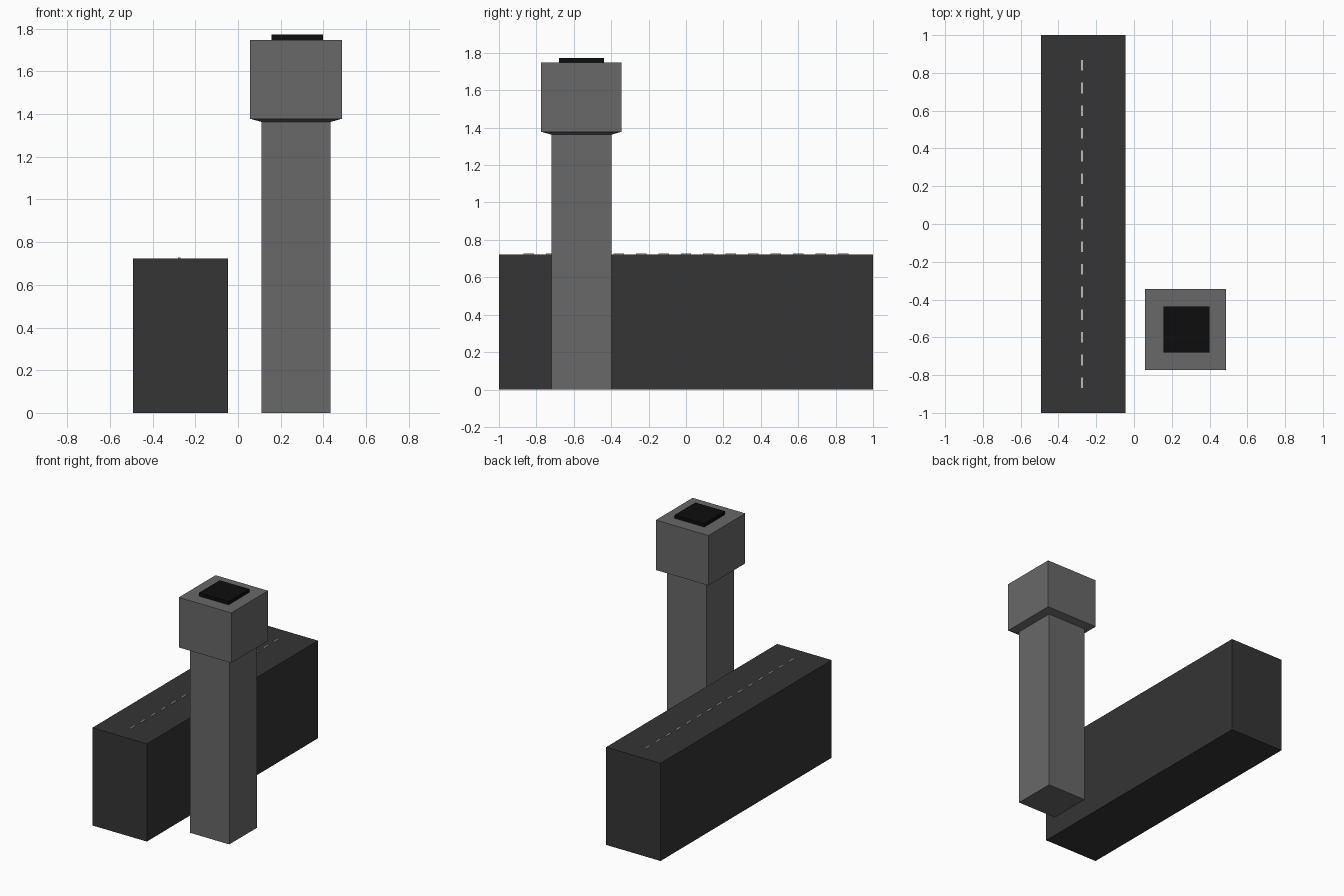
import bpy, bmesh

if "Cube" in bpy.data.objects:
    bpy.data.objects.remove(bpy.data.objects["Cube"])


def material(name, v):
    m = bpy.data.materials.new(name)
    m.diffuse_color = (v, v, v, 1)
    m.use_nodes = True
    m.node_tree.nodes["Principled BSDF"].inputs["Base Color"].default_value = m.diffuse_color
    return m


def stack(name, cx, cy, rings, mat):
    """Closed rectangular loft through (half_x, half_y, z) rings."""
    bm = bmesh.new()
    loops = [[bm.verts.new((cx + sx * hx, cy + sy * hy, z))
              for sx, sy in ((-1, -1), (1, -1), (1, 1), (-1, 1))]
             for hx, hy, z in rings]
    bm.faces.new(loops[0][::-1])
    bm.faces.new(loops[-1])
    for a, b in zip(loops, loops[1:]):
        for i in range(4):
            j = (i + 1) % 4
            bm.faces.new((a[i], a[j], b[j], b[i]))
    me = bpy.data.meshes.new(name)
    bm.to_mesh(me)
    bm.free()
    me.materials.append(mat)
    ob = bpy.data.objects.new(name, me)
    bpy.context.collection.objects.link(ob)
    return ob


asphalt = material("asphalt", 0.035)
concrete = material("concrete", 0.14)
black = material("black", 0.004)
paint = material("paint", 0.5)

# Raised road block
stack("road_block", -0.269, 0, [(0.223, 1, 0), (0.223, 1, 0.723)], asphalt)

# Dashed centre line
for i in range(-7, 8):
    stack("road_dash", -0.275, i * 0.12,
          [(0.006, 0.028, 0.72), (0.006, 0.028, 0.728)], paint)

# Tower: shaft, shallow flare, wide head
TX, TY = 0.272, -0.559
stack("tower", TX, TY, [(0.161, 0.161, 0), (0.161, 0.161, 1.363),
                        (0.215, 0.215, 1.378), (0.215, 0.215, 1.748)], concrete)

# Black cap on the head
stack("tower_cap", 0.278, TY, [(0.121, 0.121, 1.745), (0.121, 0.121, 1.773)], black)
